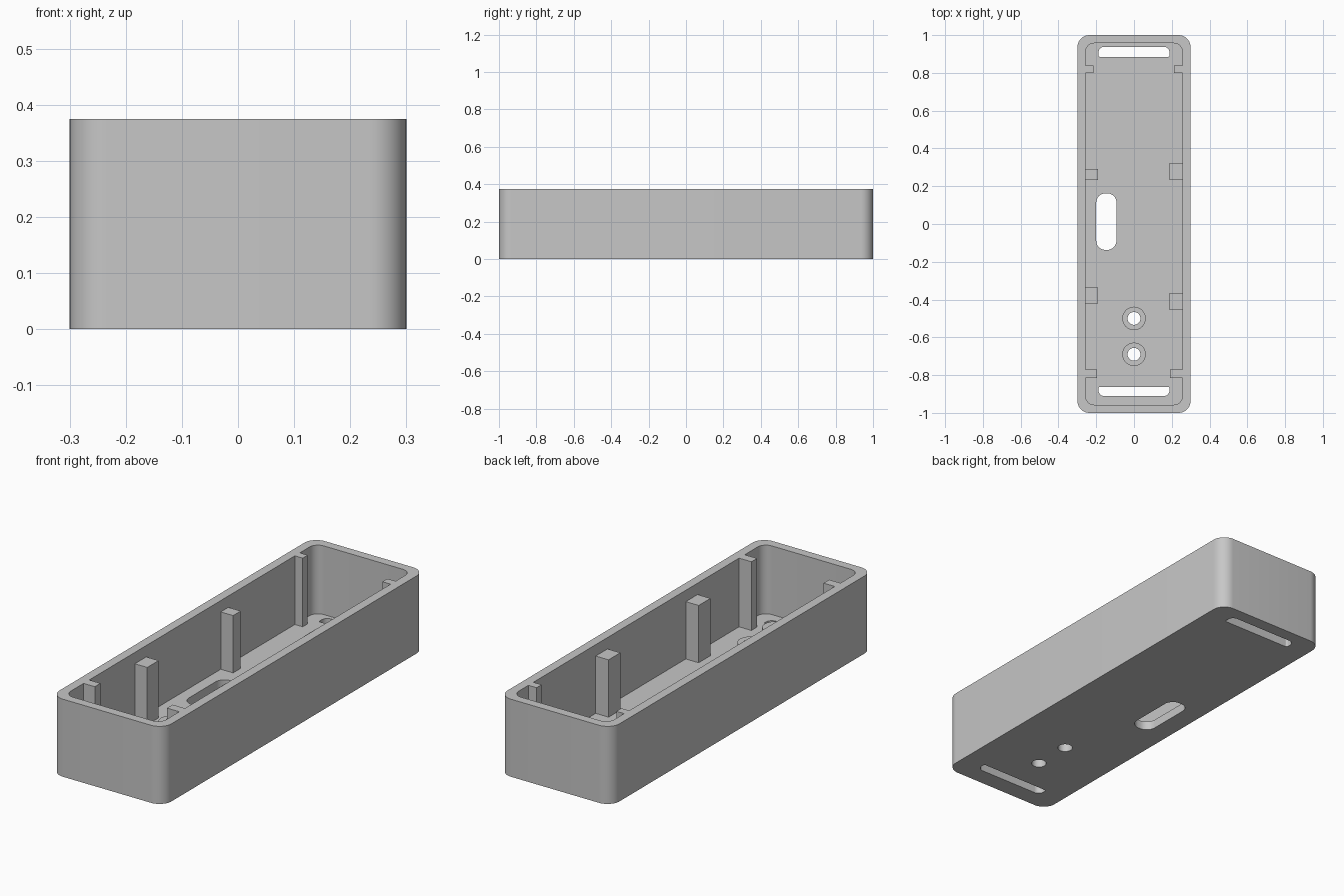
import bpy, bmesh, math
from mathutils import Vector

if "Cube" in bpy.data.objects:
    bpy.data.objects.remove(bpy.data.objects["Cube"])

grey = bpy.data.materials.new("plain grey")
grey.diffuse_color = (0.57, 0.57, 0.57, 1)
grey.use_nodes = True
grey.node_tree.nodes["Principled BSDF"].inputs["Base Color"].default_value = grey.diffuse_color

HEIGHT, FLOOR = 0.375, 0.043
IN_X, IN_Y = 0.256, 0.957          # cavity half sizes


def fillet(corners, steps=10):
    """Outline from (x, y, radius) corners, with arcs at right angles."""
    pts, n = [], len(corners)
    for i, (x, y, r) in enumerate(corners):
        p = Vector((x, y))
        if r == 0:
            pts.append(p)
            continue
        a = (Vector(corners[i - 1][:2]) - p).normalized()
        b = (Vector(corners[(i + 1) % n][:2]) - p).normalized()
        c = p + (a + b) * r
        for k in range(steps + 1):
            t = math.pi / 2 * k / steps
            pts.append(c - b * r * math.cos(t) - a * r * math.sin(t))
    return pts


def rect(x0, x1, y0, y1, r=0, r_top=None):
    rt = r if r_top is None else r_top
    return fillet([(x0, y0, r), (x1, y0, r), (x1, y1, rt), (x0, y1, rt)])


def circle(y, r, n=48):
    return [Vector((r * math.cos(2 * math.pi * k / n),
                    y + r * math.sin(2 * math.pi * k / n))) for k in range(n)]


def prism(name, outline, z0, z1):
    bm = bmesh.new()
    base = bm.faces.new([bm.verts.new((p.x, p.y, z0)) for p in outline])
    top = bmesh.ops.extrude_face_region(bm, geom=[base])["geom"]
    bmesh.ops.translate(bm, vec=(0, 0, z1 - z0),
                        verts=[g for g in top if isinstance(g, bmesh.types.BMVert)])
    bmesh.ops.recalc_face_normals(bm, faces=bm.faces)
    me = bpy.data.meshes.new(name)
    bm.to_mesh(me)
    bm.free()
    me.materials.append(grey)
    ob = bpy.data.objects.new(name, me)
    bpy.context.collection.objects.link(ob)
    return ob


def combine(target, tool, operation):
    """Apply a boolean and remove the tool."""
    mod = target.modifiers.new("bool", "BOOLEAN")
    mod.operation, mod.solver, mod.object = operation, "EXACT", tool
    bpy.context.view_layer.objects.active = target
    bpy.ops.object.modifier_apply(modifier=mod.name)
    bpy.data.objects.remove(tool)


# Tray shell
tray = prism("tray", rect(-0.3, 0.3, -1, 1, 0.065), 0, HEIGHT)

# Cavity, notched where the full-height ribs stand: (inner x, y start, y end)
ribs = [(0.19, -0.814, -0.771), (0.212, 0.80, 0.838),
        (-0.214, 0.838, 0.80), (-0.196, -0.771, -0.814)]
outline = []
for i, (x, ya, yb) in enumerate(ribs):
    side = math.copysign(IN_X, x)
    notch = [(side, ya, 0), (x, ya, 0), (x, yb, 0), (side, yb, 0)]
    corner = [(side, math.copysign(IN_Y, ya), 0.045)]
    outline += corner + notch if i % 2 == 0 else notch + corner
combine(tray, prism("cavity_cutter", fillet(outline), FLOOR, HEIGHT + 0.1), "DIFFERENCE")

# Round bosses on the floor
for y in (-0.5, -0.69):
    combine(tray, prism("boss", circle(y, 0.062), FLOOR - 0.02, 0.14), "UNION")

# Support posts along the side walls
for x, y0, y1 in [(-0.19, 0.234, 0.292), (0.187, 0.234, 0.324),
                  (-0.19, -0.422, -0.335), (0.187, -0.454, -0.364)]:
    wall = math.copysign(IN_X + 0.015, x)
    combine(tray, prism("post", rect(min(x, wall), max(x, wall), y0, y1),
                        FLOOR - 0.02, 0.32), "UNION")

# Floor openings: screw holes, oblong hole, two end slots
openings = [circle(y, 0.034) for y in (-0.5, -0.69)]
openings.append(rect(-0.2, -0.093, -0.137, 0.162, 0.048))
openings.append(rect(-0.188, 0.188, 0.885, 0.938, 0.008, 0.03))
openings.append(rect(-0.188, 0.188, -0.911, -0.862, 0.03, 0.008))
for shape in openings:
    combine(tray, prism("opening_cutter", shape, -0.1, 0.3), "DIFFERENCE")

# Smooth rounded corners, crisp edges elsewhere
bpy.ops.object.select_all(action="DESELECT")
tray.select_set(True)
bpy.context.view_layer.objects.active = tray
bpy.ops.object.shade_smooth_by_angle(angle=math.radians(30))
